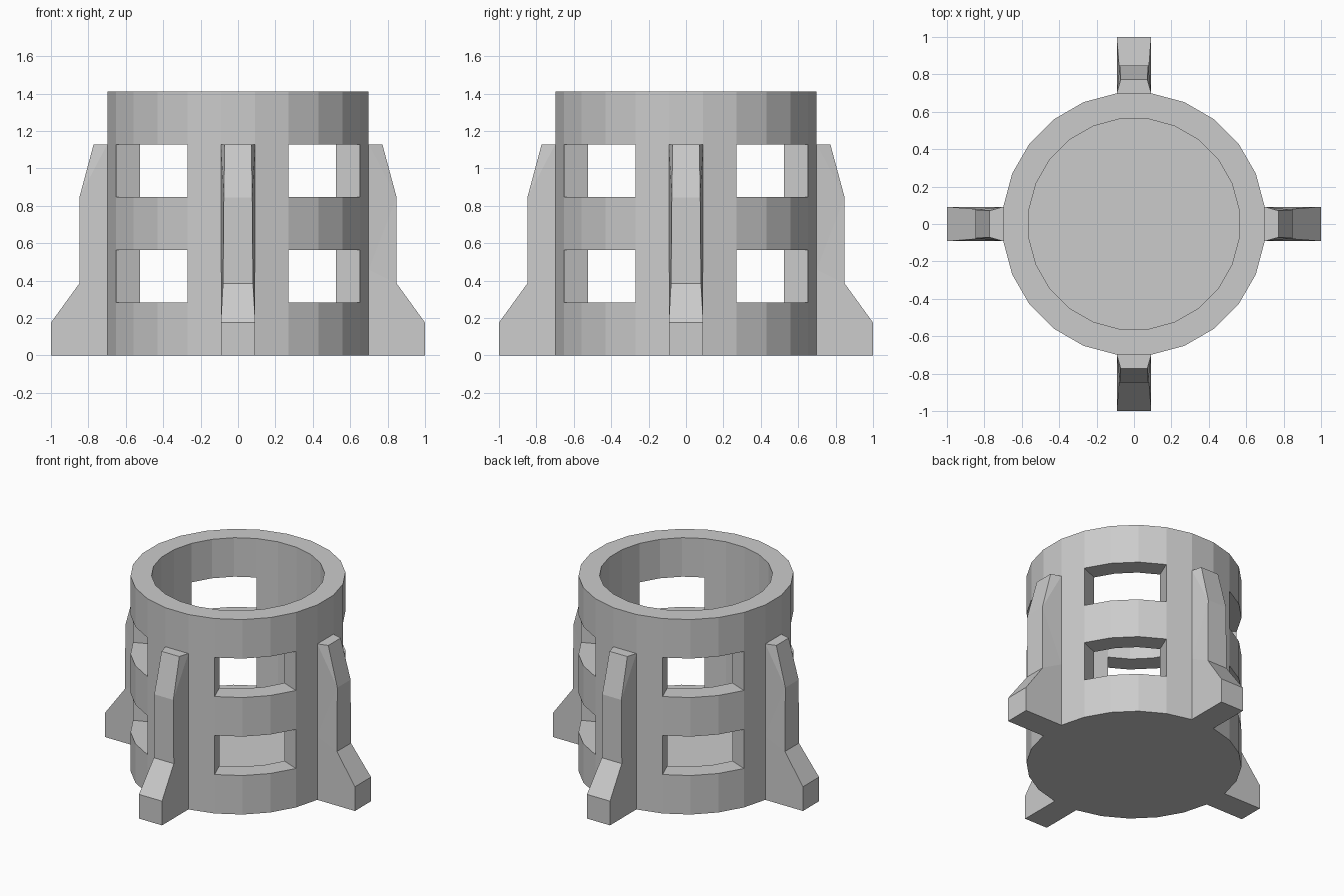
import bpy, bmesh
from math import sin, cos, radians
from mathutils import Matrix

if "Cube" in bpy.data.objects:
    bpy.data.objects.remove(bpy.data.objects["Cube"], do_unlink=True)

SIDES = 24
R_OUT, R_IN = 0.705, 0.567
HEIGHT, ROWS = 1.41, 5
FLOOR = 0.14
STEP = HEIGHT / ROWS

grey = bpy.data.materials.new("light grey")
grey.use_nodes = True
grey.diffuse_color = (0.6, 0.6, 0.6, 1)
grey.node_tree.nodes["Principled BSDF"].inputs["Base Color"].default_value = grey.diffuse_color


def finish(bm, name):
    bmesh.ops.remove_doubles(bm, verts=bm.verts, dist=0.0005)
    bmesh.ops.recalc_face_normals(bm, faces=bm.faces)
    mesh = bpy.data.meshes.new(name)
    bm.to_mesh(mesh)
    bm.free()
    mesh.materials.append(grey)
    obj = bpy.data.objects.new(name, mesh)
    bpy.context.collection.objects.link(obj)
    return obj


def ring_point(radius, i, z):
    a = radians((i - 0.5) * 360 / SIDES)
    return (radius * cos(a), radius * sin(a), z)


def is_window(seg, row):
    return row in (1, 3) and seg % 6 in (2, 3, 4)


# Slotted drum: wall cells with window cells left open
bm = bmesh.new()


def face(*points):
    bm.faces.new([bm.verts.new(p) for p in points])


for s in range(SIDES):
    for row in range(ROWS):
        z0, z1 = row * STEP, (row + 1) * STEP
        if is_window(s, row):
            # sill, lintel and jambs
            for z in (z0, z1):
                face(ring_point(R_OUT, s, z), ring_point(R_OUT, s + 1, z),
                     ring_point(R_IN, s + 1, z), ring_point(R_IN, s, z))
            for near, edge in ((s - 1, s), (s + 1, s + 1)):
                if not is_window(near, row):
                    face(ring_point(R_OUT, edge, z0), ring_point(R_OUT, edge, z1),
                         ring_point(R_IN, edge, z1), ring_point(R_IN, edge, z0))
            continue
        # the ribs close the outer wall on every sixth side
        covered = s % 6 == 0 and row < ROWS - 1
        for radius, low in ((R_OUT, z0), (R_IN, max(z0, FLOOR))):
            if radius == R_OUT and covered:
                continue
            face(ring_point(radius, s, low), ring_point(radius, s + 1, low),
                 ring_point(radius, s + 1, z1), ring_point(radius, s, z1))
    # top rim
    face(ring_point(R_OUT, s, HEIGHT), ring_point(R_OUT, s + 1, HEIGHT),
         ring_point(R_IN, s + 1, HEIGHT), ring_point(R_IN, s, HEIGHT))

# underside and inner floor
face(*[ring_point(R_OUT, i, 0) for i in range(SIDES)])
face(*[ring_point(R_IN, i, FLOOR) for i in range(SIDES)])
finish(bm, "drum")

# Buttress ribs: outer profile as (distance, height, half width)
ROOT = R_OUT * cos(radians(180 / SIDES))
HALF = R_OUT * sin(radians(180 / SIDES))
TOP = 4 * STEP
OUTER = [(1, 0, HALF), (1, 0.175, HALF), (0.848, 0.385, 0.08),
         (0.848, 0.845, 0.076), (0.772, TOP, 0.071)]
WALL = [(ROOT, 0, HALF), (ROOT, 0.46, HALF), (ROOT, TOP, HALF)]


def make_rib(name, angle):
    bm = bmesh.new()
    sides = []
    for sign in (-1, 1):
        out = [bm.verts.new((r, sign * w, z)) for r, z, w in OUTER]
        wall = [bm.verts.new((r, sign * w, z)) for r, z, w in WALL]
        bm.faces.new([wall[0], out[0], out[1], out[2], wall[1]])
        bm.faces.new([wall[1], out[2], out[3]])
        bm.faces.new([wall[1], out[3], wall[2]])
        bm.faces.new([wall[2], out[3], out[4]])
        sides.append([wall[0]] + out + [wall[2]])
    a, b = sides
    for i in range(len(a) - 1):
        bm.faces.new([a[i], a[i + 1], b[i + 1], b[i]])
    bm.transform(Matrix.Rotation(radians(angle), 4, "Z"))
    finish(bm, name)


for name, angle in (("left_rib", 0), ("back_rib", 90), ("right_rib", 180), ("front_rib", 270)):
    make_rib(name, angle)
